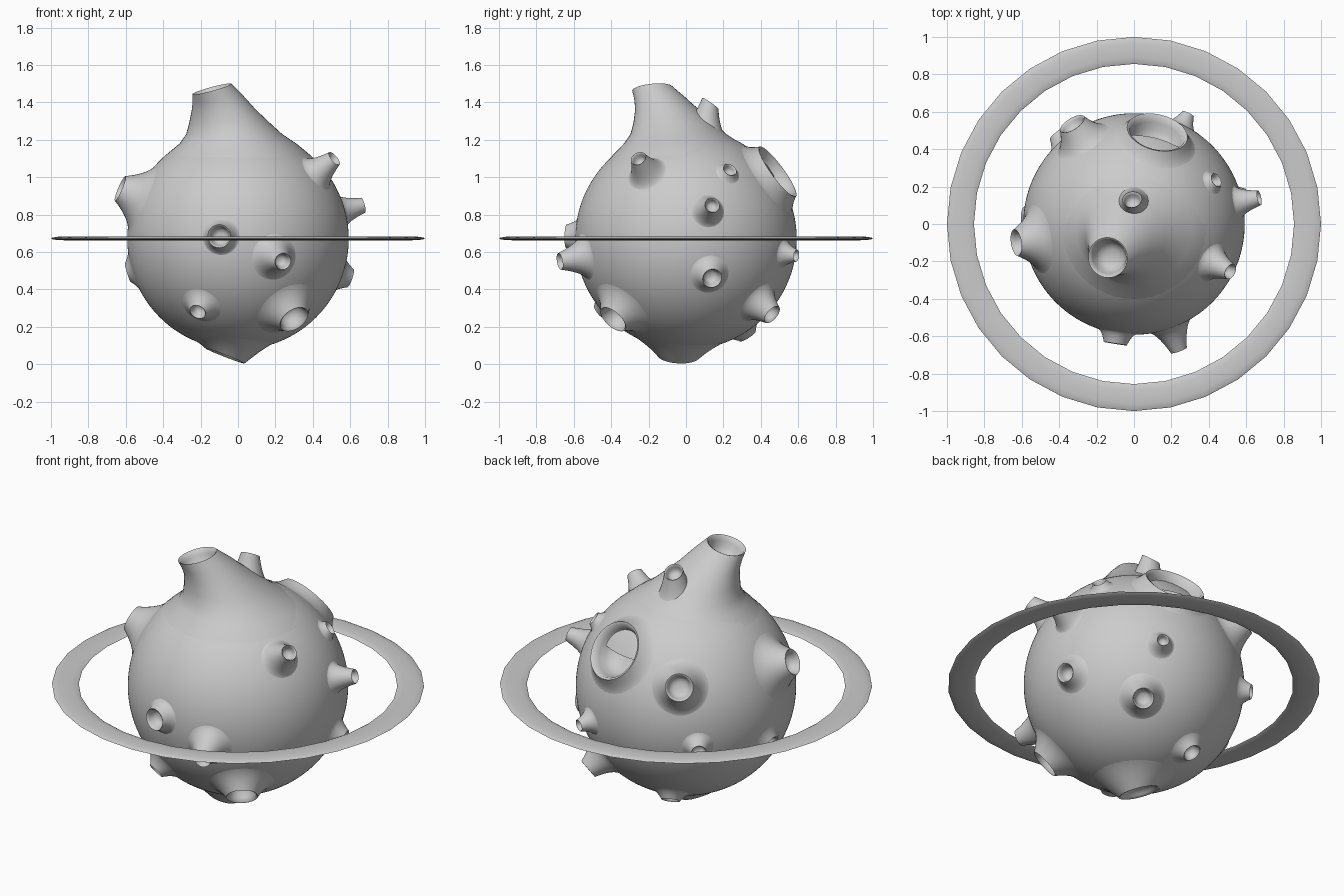
import bpy, bmesh, math
from mathutils import Vector

if "Cube" in bpy.data.objects:
    bpy.data.objects.remove(bpy.data.objects["Cube"])

C = Vector((0, 0, 0.67))   # planet centre
R = 0.592                  # planet radius


def finish(name, bm, angle=50):
    bmesh.ops.recalc_face_normals(bm, faces=bm.faces)
    me = bpy.data.meshes.new(name)
    bm.to_mesh(me)
    bm.free()
    ob = bpy.data.objects.new(name, me)
    bpy.context.collection.objects.link(ob)
    bpy.ops.object.select_all(action='DESELECT')
    ob.select_set(True)
    bpy.context.view_layer.objects.active = ob
    bpy.ops.object.shade_smooth_by_angle(angle=math.radians(angle))
    return ob


def loft(name, rings, n=36):
    """Skin circles given as (centre, normal, radius); last one is capped."""
    bm = bmesh.new()
    loops = []
    for c, nor, r in rings:
        nor = nor.normalized()
        ref = Vector((0, 0, 1)) if abs(rings[0][1].normalized().z) < 0.8 else Vector((0, 1, 0))
        u = ref.cross(nor).normalized()
        v = nor.cross(u)
        loops.append([bm.verts.new(c + r * (math.cos(a) * u + math.sin(a) * v))
                      for a in (2 * math.pi * i / n for i in range(n))])
    for a, b in zip(loops, loops[1:]):
        for i in range(n):
            bm.faces.new((a[i], a[(i + 1) % n], b[(i + 1) % n], b[i]))
    bm.faces.new(loops[-1])
    return finish(name, bm)


def cup(c, nor, r, depth):
    """Rings of the crater bowl inside a rim."""
    nor = nor.normalized()
    return [(c - nor * depth * k, nor, r * f)
            for f, k in ((1, 0), (.92, .04), (.84, .3), (.75, .6), (.6, .85), (.35, .97), (.08, 1))]


# rim centre, rim radius, base radius, bowl depth, optional rim normal
vents = [
    ((-.01, .13, 1.395), .052, .13, .05, (-.1, .55, .8)),
    ((.515, -.255, 1.10), .043, .12, .05, None),
    ((-.63, -.10, .94), .072, .21, .06, None),
    ((.67, .14, .85), .040, .10, .04, None),
    ((.44, .235, 1.04), .038, .08, .04, None),
    ((-.33, .535, .95), .075, .17, .05, None),
    ((.29, .59, .58), .033, .09, .04, None),
    ((.60, .14, .46), .052, .12, .06, None),
    ((.32, .46, .265), .056, .14, .06, None),
    ((-.13, .33, .15), .050, .12, .05, None),
    ((-.07, -.04, .045), .112, .27, .04, (-.36, -.05, -.93)),
    ((.30, -.39, .24), .085, .20, .09, None),
    ((-.215, -.46, .28), .045, .13, .05, None),
    ((.24, -.675, .55), .045, .14, .06, None),
    ((-.10, -.64, .685), .062, .11, .06, None),
    ((-.59, .04, .49), .052, .13, .06, None),
    ((-.42, .48, .57), .040, .10, .04, None),
    ((.125, .49, 1.03), .165, .24, .13, None),
]

# planet body, dented below each bowl so the bowls stay visible
bm = bmesh.new()
bmesh.ops.create_icosphere(bm, subdivisions=6, radius=R)
for v in bm.verts:
    d = v.co.normalized()
    push = 0
    for tip, r, base, depth, nor in vents:
        t = Vector(tip) - C
        a = t.normalized()
        if d.dot(a) > 0 and (v.co - a * v.co.dot(a)).length < r * 1.05:
            push = max(push, R - (t.length - depth) + .03)
    v.co = C + d * (R - push)
finish("planet_body", bm)

# small volcanoes and craters
for i, (tip, r, base, depth, nor) in enumerate(vents):
    tip = Vector(tip)
    a = (tip - C).normalized()
    nor = Vector(nor).normalized() if nor else a
    H = (tip - C).length - math.sqrt(R * R - r * r)
    rings = []
    for k in range(10):
        t = k / 10
        rho = base + (r - base) * (1 - (1 - t) ** 1.6)
        w = (base - rho) / (base - r)
        h = math.sqrt(R * R - rho * rho) + H * w ** 2.3 - .003 * (1 - w)
        rings.append((C + a * h, a.lerp(nor, w ** 2), rho))
    loft(f"volcano_{i + 1}", rings + cup(tip, nor, r, depth))

# tall leaning mountain on top
up = Vector((0, 0, 1))
tilt = Vector((-.27, -.1, 1))
skirt = [((0, 0, 1.00), .475), ((0, 0, 1.06), .437), ((0, -.005, 1.12), .385),
         ((0, -.02, 1.18), .312), ((-.02, -.04, 1.23), .257),
         ((-.045, -.065, 1.29), .216), ((-.075, -.10, 1.36), .172)]
rings = [(Vector(c), up, r) for c, r in skirt]
rings.append((Vector((-.108, -.14, 1.42)), Vector((-.13, -.05, 1)), .136))
loft("main_mountain", rings + cup(Vector((-.14, -.18, 1.472)), tilt, .108, .10), 48)

# flat ring around the planet
bpy.ops.mesh.primitive_torus_add(major_segments=32, minor_segments=12,
                                 major_radius=.928, minor_radius=.072,
                                 location=(0, 0, .673))
ring = bpy.context.object
ring.name = "planet_ring"
ring.scale.z = .14
bpy.ops.object.transform_apply(location=False, rotation=False, scale=True)
bpy.ops.object.shade_smooth_by_angle(angle=math.radians(50))
